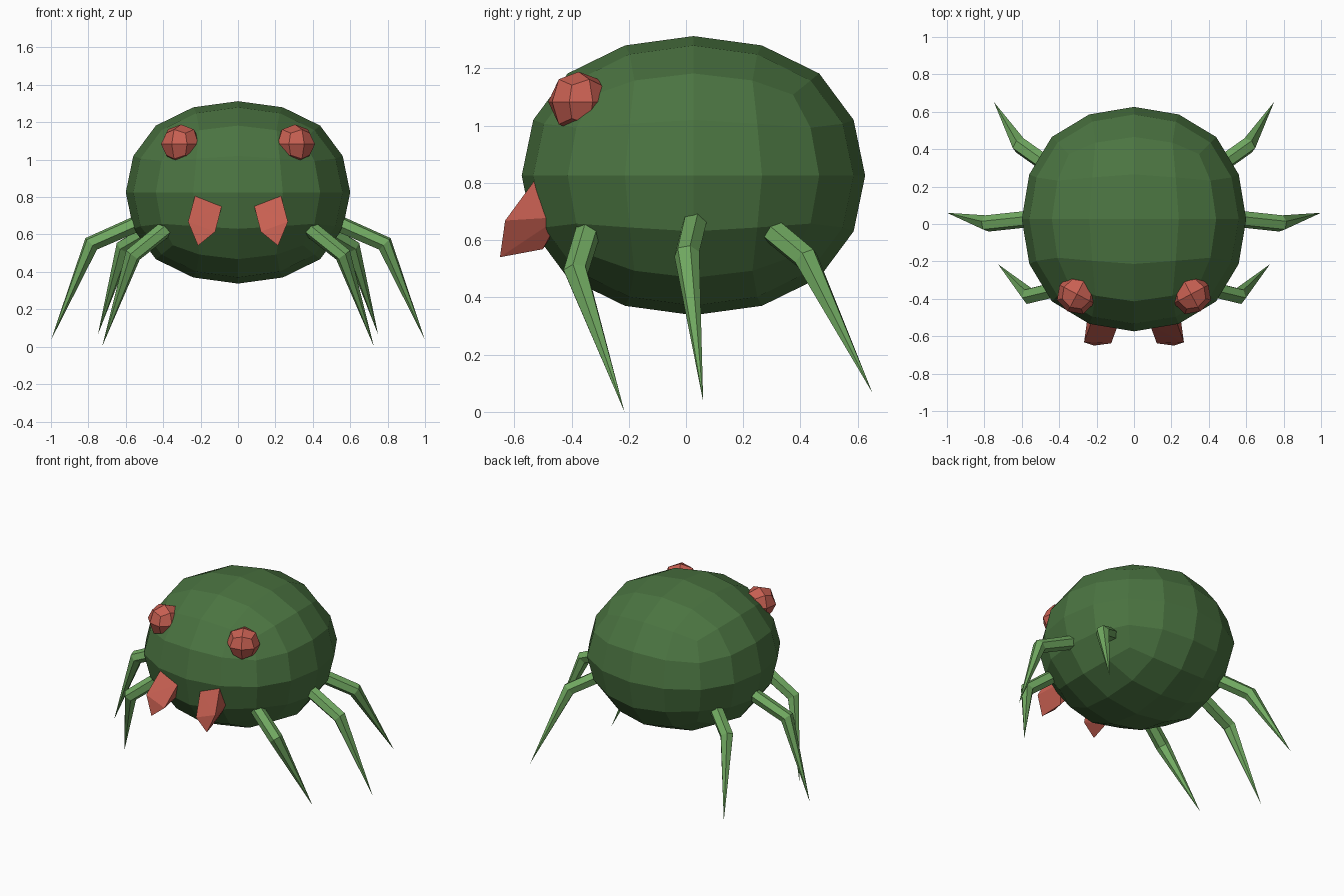
import bpy, bmesh
from math import cos, sin, pi, radians
from mathutils import Vector, Matrix

if "Cube" in bpy.data.objects:
    bpy.data.objects.remove(bpy.data.objects["Cube"])


def material(name, rgb):
    m = bpy.data.materials.new(name)
    m.diffuse_color = (*rgb, 1)
    m.use_nodes = True
    m.node_tree.nodes["Principled BSDF"].inputs["Base Color"].default_value = m.diffuse_color
    return m


DARK = material("dark green", (0.070, 0.175, 0.053))
LIGHT = material("light green", (0.165, 0.40, 0.120))
RED = material("red", (0.57, 0.115, 0.083))


def add_object(name, bm, mat):
    bmesh.ops.recalc_face_normals(bm, faces=bm.faces)
    me = bpy.data.meshes.new(name)
    bm.to_mesh(me)
    bm.free()
    me.materials.append(mat)
    ob = bpy.data.objects.new(name, me)
    bpy.context.collection.objects.link(ob)
    return ob


def ball(name, centre, half, levels, mat, rot=0):
    # cube rounded by subdivision, flat faces
    bm = bmesh.new()
    bmesh.ops.create_cube(bm, size=2)
    ob = add_object(name, bm, mat)
    ob.location = centre
    ob.scale = half
    ob.rotation_euler = (0, 0, rot)
    mod = ob.modifiers.new("round", 'SUBSURF')
    mod.levels = mod.render_levels = levels
    mod.use_limit_surface = False
    return ob


def leg(name, hip, knee, tip, side):
    # six-sided tube with a bent knee and pointed foot
    hip, knee, tip = (Vector((p[0] * side, p[1], p[2])) for p in (hip, knee, tip))
    d1, d2 = (knee - hip).normalized(), (tip - knee).normalized()
    across = d1.cross(d2).normalized()
    bm = bmesh.new()
    rings = []
    for c, d, r in ((hip - d1 * 0.08, d1, 0.045), (knee, (d1 + d2).normalized(), 0.045)):
        up = across.cross(d)
        rings.append([bm.verts.new(c + r * (across * cos(i * pi / 3) + up * sin(i * pi / 3)))
                      for i in range(6)])
    foot = bm.verts.new(tip)
    a, b = rings
    bm.faces.new(a)
    for i in range(6):
        j = (i + 1) % 6
        bm.faces.new((a[i], a[j], b[j], b[i]))
        bm.faces.new((b[i], b[j], foot))
    add_object(name, bm, LIGHT)


def fang(name, side):
    # faceted wedge hanging from the face, with a pointed end
    pts = [(.086, -.54, .754), (.23, -.53, .807), (.267, -.632, .668),
           (.214, -.65, .54), (.122, -.638, .615),
           (.24, -.44, .68), (.12, -.44, .66), (.19, -.50, .568)]
    bm = bmesh.new()
    for x, y, z in pts:
        bm.verts.new((x * side, y, z))
    bmesh.ops.convex_hull(bm, input=bm.verts)
    add_object(name, bm, RED)


# Body
ball("body", (0, 0.026, 0.825), (0.683, 0.683, 0.555), 2, DARK)

# hip, knee, tip for each leg on the right side
LEGS = {
    "front_leg": ((.40, -.345, .62), (.562, -.385, .49), (.727, -.215, .0)),
    "middle_leg": ((.58, .025, .64), (.785, .003, .55), (1.0, .06, .035)),
    "rear_leg": ((.49, .335, .605), (.61, .42, .535), (.749, .652, .065)),
}

for side, label in ((1, "right"), (-1, "left")):
    # Eyes
    ball(label + "_eye", (.305 * side, -.375, 1.083), (.105,) * 3, 1, RED, radians(28 * side))
    # Fangs
    fang(label + "_fang", side)
    # Legs
    for name, path in LEGS.items():
        leg(label + "_" + name, *path, side)
